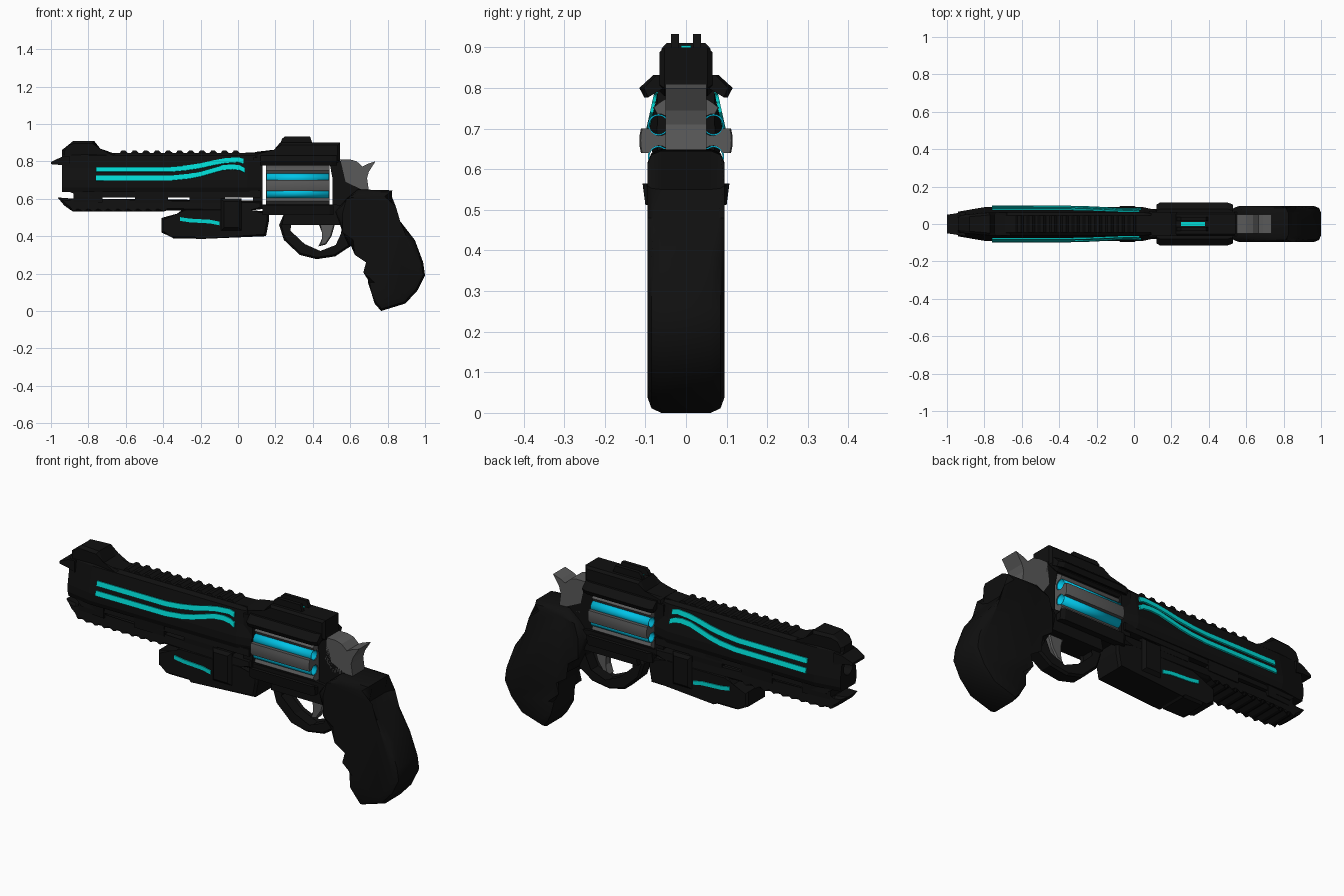
import bpy, bmesh, math
from mathutils import Vector

if "Cube" in bpy.data.objects:
    bpy.data.objects.remove(bpy.data.objects["Cube"])

def material(name, rgb):
    m = bpy.data.materials.new(name)
    m.diffuse_color = (*rgb, 1)
    m.use_nodes = True
    m.node_tree.nodes["Principled BSDF"].inputs["Base Color"].default_value = m.diffuse_color
    return m

BLACK = material("matte_black", (0.005, 0.005, 0.005))
STEEL = material("grey_steel", (0.10, 0.10, 0.10))
GLOW = material("teal_glow", (0.0, 0.70, 0.66))
CHAMBER = material("blue_glow", (0.0, 0.55, 0.80))

def finish(name, bm, mat, smooth=None):
    bmesh.ops.recalc_face_normals(bm, faces=bm.faces)
    me = bpy.data.meshes.new(name)
    bm.to_mesh(me)
    bm.free()
    me.materials.append(mat)
    ob = bpy.data.objects.new(name, me)
    bpy.context.collection.objects.link(ob)
    if smooth:
        me.polygons.foreach_set("use_smooth", [True] * len(me.polygons))
        me.set_sharp_from_angle(angle=math.radians(smooth))
    return ob

def taper(x):
    """The gun narrows towards the muzzle."""
    return 1 if x > -0.8 else 1 + (x + 0.8) * 1.9

def prism(name, pts, hw, mat=BLACK, bevel=0, seg=1, y=0, smooth=None):
    """Side profile (x, z) given a thickness of 2*hw across y."""
    bm = bmesh.new()
    a = [bm.verts.new((x, y - hw * taper(x), z)) for x, z in pts]
    b = [bm.verts.new((x, y + hw * taper(x), z)) for x, z in pts]
    caps = [bm.faces.new(a), bm.faces.new(b[::-1])]
    n = len(pts)
    for i in range(n):
        j = (i + 1) % n
        bm.faces.new((a[j], a[i], b[i], b[j]))
    if bevel:
        edges = list({e for f in caps for e in f.edges})
        bmesh.ops.bevel(bm, geom=edges, offset=bevel, segments=seg, profile=0.5,
                        affect='EDGES', clamp_overlap=True)
    return finish(name, bm, mat, smooth)

def box(name, x0, x1, z0, z1, hw, mat=BLACK, bevel=0, y=0):
    return prism(name, [(x0, z0), (x1, z0), (x1, z1), (x0, z1)], hw, mat, bevel, y=y)

def along_x(name, section, stations, mat, smooth=None):
    """Cross-section (y, z) carried along x; stations are (x, y scale)."""
    bm = bmesh.new()
    rings = [[bm.verts.new((x, y * s, z)) for y, z in section] for x, s in stations]
    n = len(section)
    for r, q in zip(rings, rings[1:]):
        for i in range(n):
            j = (i + 1) % n
            bm.faces.new((r[i], r[j], q[j], q[i]))
    bm.faces.new(rings[0])
    bm.faces.new(rings[-1][::-1])
    return finish(name, bm, mat, smooth)

def ribbon(name, path, half, surface):
    """Thin glowing plate on both flanks, following y = surface(z)."""
    for side, tag in ((-1, "near"), (1, "far")):
        bm = bmesh.new()
        rows = [[bm.verts.new((x, side * surface(z + d), z + d)) for d in (-half, half)]
                for x, z in path]
        for p, q in zip(rows, rows[1:]):
            bm.faces.new((p[0], q[0], q[1], p[1]))
        ob = finish(f"{name}_{tag}", bm, GLOW)
        mod = ob.modifiers.new("thickness", 'SOLIDIFY')
        mod.thickness, mod.offset = 0.008, 0

def ridges(x0, x1, base, tip, count):
    """Saw-tooth line of points."""
    step = (x1 - x0) / count
    pts = []
    for i in range(count):
        x = x0 + i * step
        pts += [(x, base), (x + 0.3 * step, tip), (x + 0.6 * step, tip)]
    return pts + [(x1, base)]

# Barrel shroud, with a bore cut into the muzzle
half = [(0.045, 0.845), (0.062, 0.83), (0.075, 0.765), (0.09, 0.70), (0.09, 0.66), (0.08, 0.635)]
section = half + [(-y, z) for y, z in half[::-1]]
barrel = along_x("barrel", section, [(-0.94, taper(-0.94)), (-0.8, 1), (0.05, 1), (0.13, 0.8)], BLACK)
bm = bmesh.new()
bmesh.ops.create_cone(bm, cap_ends=True, segments=20, radius1=0.038, radius2=0.038, depth=0.5)
bore = finish("bore_cutter", bm, BLACK)
bore.rotation_euler = (0, math.pi / 2, 0)
bore.location = (-0.9, 0, 0.74)
bore.hide_render = True
bore.hide_set(True)
cut = barrel.modifiers.new("bore", 'BOOLEAN')
cut.operation, cut.object = 'DIFFERENCE', bore

# Ribs, front sight and muzzle spike
prism("top_ribs", [(-0.66, 0.80)] + ridges(-0.64, 0.02, 0.835, 0.858, 11)
      + [(0.02, 0.845), (0.12, 0.85), (0.12, 0.80)], 0.045)
prism("front_sight", [(-0.94, 0.81), (-0.94, 0.862), (-0.91, 0.885), (-0.88, 0.91), (-0.77, 0.91),
                      (-0.745, 0.855), (-0.64, 0.835), (-0.64, 0.81)], 0.062, bevel=0.015)
prism("muzzle_spike", [(-0.90, 0.77), (-0.94, 0.78), (-1.0, 0.785), (-1.0, 0.797),
                       (-0.94, 0.825), (-0.90, 0.83)], 0.08)

# Lower rail, separated from the shroud by through slots
prism("lower_rail", [(-0.965, 0.607), (-0.93, 0.565), (-0.90, 0.543)]
      + ridges(-0.88, -0.40, 0.545, 0.533, 9)
      + [(-0.38, 0.537), (0.06, 0.537), (0.13, 0.545), (0.13, 0.59), (-0.88, 0.59), (-0.9, 0.602)],
      0.078, bevel=0.012)
for i, (x0, x1) in enumerate([(-0.88, -0.725), (-0.55, -0.375), (-0.26, -0.07)]):
    box(f"rail_spacer_{i}", x0, x1, 0.58, 0.64, 0.075)
prism("shroud_underside", [(-0.92, 0.645), (-0.88, 0.628), (-0.86, 0.607), (0.12, 0.607), (0.12, 0.645)], 0.08)

# Glowing stripes on the barrel
flank = lambda z: 0.0935 - 0.22 * (z - 0.70)
ribbon("upper_stripe", [(-0.76, 0.757), (-0.36, 0.757), (-0.28, 0.764), (-0.2, 0.776), (-0.13, 0.792),
                        (-0.07, 0.803), (0.0, 0.808), (0.03, 0.80)], 0.013, flank)
ribbon("lower_stripe", [(-0.76, 0.71), (-0.35, 0.711), (-0.26, 0.72), (-0.2, 0.732), (-0.13, 0.752),
                        (-0.08, 0.766), (-0.03, 0.77), (0.01, 0.765), (0.037, 0.752)], 0.013, flank)

# Frame around the cylinder window
prism("top_strap", [(0.09, 0.78), (0.09, 0.85), (0.2, 0.85), (0.225, 0.9), (0.545, 0.9),
                    (0.545, 0.80), (0.5, 0.78)], 0.065, bevel=0.012)
box("front_pillar", 0.08, 0.132, 0.545, 0.82, 0.07)
prism("recoil_shield", [(0.505, 0.55), (0.505, 0.71), (0.49, 0.79), (0.545, 0.82), (0.575, 0.69),
                        (0.66, 0.65), (0.64, 0.5), (0.52, 0.5)], 0.05)
prism("bottom_strap", [(0.13, 0.535), (0.25, 0.53), (0.235, 0.46), (0.6, 0.46), (0.6, 0.56),
                       (0.51, 0.57), (0.13, 0.57)], 0.065)

# Flared guards above and below the cylinder
upper = [(0.06, 0.83), (0.08, 0.832), (0.115, 0.80), (0.103, 0.777), (0.06, 0.80)]
lower = [(0.06, 0.515), (0.1, 0.512), (0.107, 0.565), (0.09, 0.55), (0.06, 0.55)]
for tag, side in (("near", -1), ("far", 1)):
    along_x(f"upper_guard_{tag}", [(side * y, z) for y, z in upper],
            [(0.12, 0.9), (0.14, 1), (0.5, 1), (0.53, 0.9)], BLACK)
    along_x(f"lower_guard_{tag}", [(side * y, z) for y, z in lower],
            [(0.13, 0.9), (0.15, 1), (0.49, 1), (0.51, 0.9)], BLACK)

# Rear sight: two prongs and a glowing insert
for tag, y in (("near", -0.027), ("far", 0.027)):
    prism(f"rear_sight_{tag}", [(0.225, 0.89), (0.235, 0.92), (0.25, 0.933), (0.385, 0.933), (0.40, 0.89)],
          0.010, y=y)
box("rear_sight_glow", 0.25, 0.38, 0.899, 0.905, 0.012, GLOW)

# Revolving cylinder with six open channels, and a hollow tube in each
CZ, R, RC = 0.67, 0.115, 0.078
pts = []
for k in range(6):
    t = math.radians(30 + 60 * k)
    c = Vector((RC * math.cos(t), RC * math.sin(t)))
    for i in range(13):
        p = t + math.radians(-50 - 260 * i / 12)
        pts.append((c.x + 0.027 * math.cos(p), CZ + c.y + 0.027 * math.sin(p)))
    for d in (15, 22.5, 30, 37.5, 45):
        p = t + math.radians(d)
        pts.append((R * math.cos(p), CZ + R * math.sin(p)))
along_x("cylinder", pts, [(0.15, 0.97), (0.16, 1), (0.48, 1), (0.49, 0.97)], STEEL, 35)
for k in range(6):
    t = math.radians(30 + 60 * k)
    bm = bmesh.new()
    bmesh.ops.create_cone(bm, cap_ends=False, segments=20, radius1=0.0265, radius2=0.0265, depth=0.335)
    tube = finish(f"chamber_{k}", bm, CHAMBER, 40)
    tube.rotation_euler = (0, math.pi / 2, 0)
    tube.location = (0.32, RC * math.cos(t), CZ + RC * math.sin(t))
    mod = tube.modifiers.new("wall", 'SOLIDIFY')
    mod.thickness, mod.offset = 0.004, -1

# Hammer, trigger and trigger guard
prism("hammer", [(0.54, 0.70), (0.55, 0.81), (0.60, 0.81), (0.635, 0.80), (0.665, 0.772), (0.69, 0.785),
                 (0.735, 0.80), (0.70, 0.745), (0.69, 0.71), (0.70, 0.64), (0.58, 0.64)], 0.05, STEEL)
prism("trigger", [(0.43, 0.47), (0.455, 0.42), (0.455, 0.385), (0.43, 0.345), (0.47, 0.355),
                  (0.50, 0.40), (0.52, 0.47)], 0.022, STEEL, 0.006)
prism("trigger_guard", [(0.25, 0.53), (0.22, 0.46), (0.245, 0.38), (0.33, 0.30), (0.42, 0.277), (0.52, 0.292),
                        (0.60, 0.345), (0.60, 0.47), (0.56, 0.47), (0.56, 0.41), (0.53, 0.345), (0.44, 0.31),
                        (0.35, 0.35), (0.27, 0.425), (0.275, 0.47), (0.30, 0.53)], 0.04, bevel=0.01)

# Grip
prism("grip", [(0.64, 0.65), (0.825, 0.645), (0.807, 0.55), (0.867, 0.48), (0.945, 0.38), (0.99, 0.26),
               (1.0, 0.19), (0.96, 0.11), (0.895, 0.04), (0.765, 0.0), (0.73, 0.04), (0.715, 0.09),
               (0.695, 0.15), (0.705, 0.21), (0.685, 0.26), (0.65, 0.325), (0.59, 0.355), (0.56, 0.42),
               (0.52, 0.53), (0.58, 0.60)], 0.095, bevel=0.034, seg=2, smooth=40)

# Light module under the barrel
prism("light_module", [(-0.41, 0.42), (-0.35, 0.405), (-0.345, 0.388), (-0.23, 0.388), (-0.22, 0.395),
                       (0.15, 0.40), (0.165, 0.48), (0.165, 0.53), (0.06, 0.528), (0.06, 0.55), (-0.285, 0.55),
                       (-0.32, 0.51), (-0.41, 0.497)], 0.08, bevel=0.02)
box("module_clamp", -0.09, 0.02, 0.43, 0.60, 0.095, bevel=0.015)
ribbon("module_stripe", [(-0.31, 0.492), (-0.26, 0.484), (-0.15, 0.478), (-0.10, 0.468)], 0.01, lambda z: 0.081)
